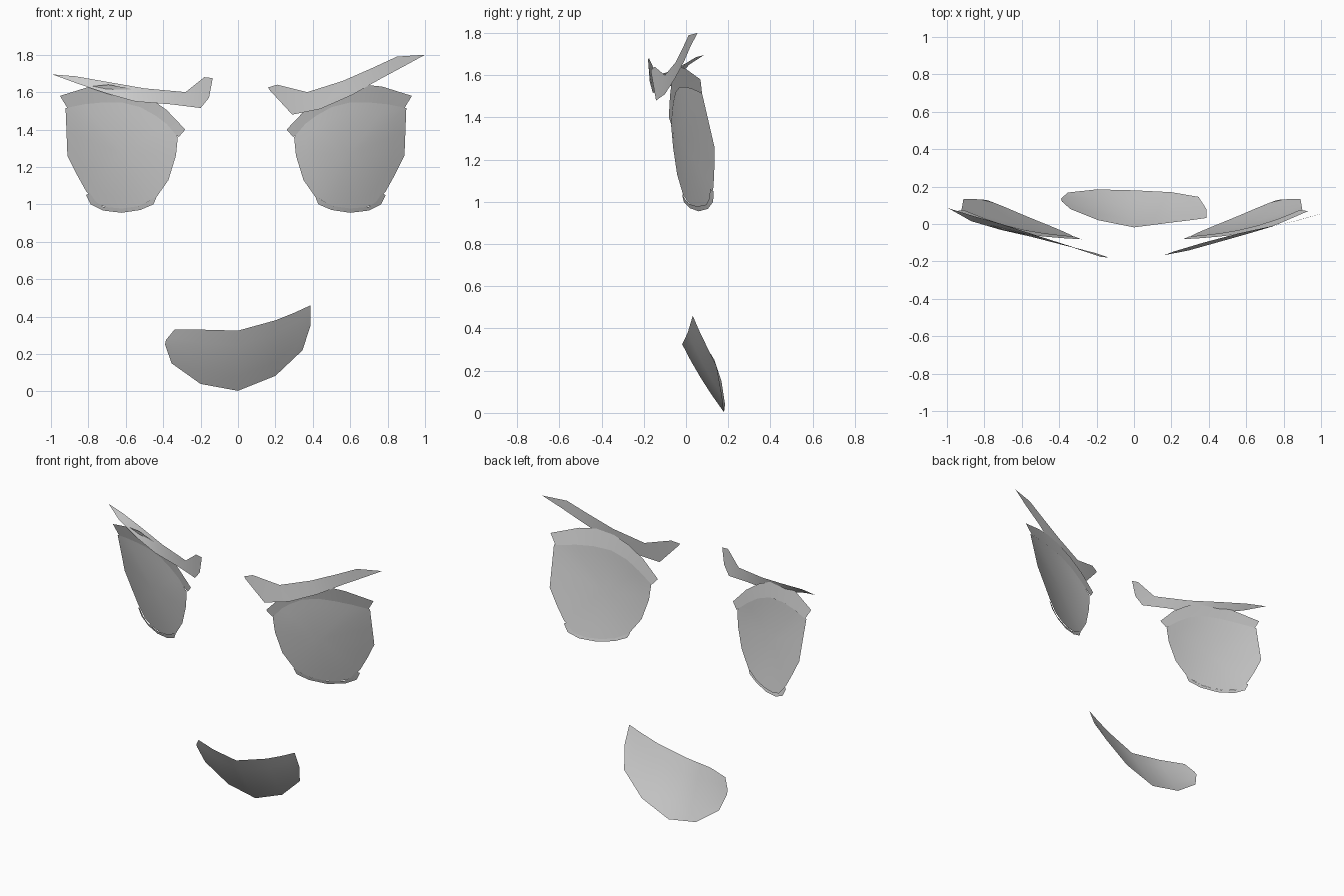
import bpy, math
from mathutils import Vector

cube = bpy.data.objects.get("Cube")
if cube:
    bpy.data.objects.remove(cube, do_unlink=True)

grey = bpy.data.materials.new("light_grey")
grey.use_nodes = True
grey.diffuse_color = (0.6, 0.6, 0.6, 1)
bsdf = grey.node_tree.nodes["Principled BSDF"]
bsdf.inputs["Base Color"].default_value = (0.6, 0.6, 0.6, 1)
bsdf.inputs["Roughness"].default_value = 0.8


def add_sheet(name, verts, faces):
    """Open sheet whose faces all look to the front (-y)."""
    out = []
    for f in faces:
        p = [Vector(verts[i]) for i in f]
        n = Vector()
        for a, b in zip(p, p[1:] + p[:1]):
            n += a.cross(b)
        out.append(f if n.y < 0 else f[::-1])
    mesh = bpy.data.meshes.new(name)
    mesh.from_pydata(verts, [], out)
    mesh.validate()
    mesh.materials.append(grey)
    obj = bpy.data.objects.new(name, mesh)
    bpy.context.collection.objects.link(obj)
    bpy.ops.object.select_all(action='DESELECT')
    obj.select_set(True)
    bpy.context.view_layer.objects.active = obj
    bpy.ops.object.shade_smooth_by_angle(angle=math.radians(35))


def strip(name, upper, lower, rows=1, bulge=0.0):
    """Band between two edge lines, bowed forward by bulge."""
    verts, faces, n = [], [], len(upper)
    for r in range(rows + 1):
        t = r / rows
        for i, (a, b) in enumerate(zip(upper, lower)):
            p = Vector(a).lerp(Vector(b), t)
            p.y -= bulge * 4 * t * (1 - t) * math.sin(math.pi * i / (n - 1))
            verts.append(p[:])
    for r in range(rows):
        for i in range(n - 1):
            k = r * n + i
            faces.append((k, k + 1, k + n + 1, k + n))
    add_sheet(name, verts, faces)


def on_eye(x, z, offset, right):
    """Point on the gently twisted eye surface, reflected for the right side."""
    u, v = x - .6, z - 1.27
    y = .014 + .335 * u - .16 * v + .25 * u * u - .3 * u * v
    return (-x - .022 if right else x, y + offset, z)


def eye(name, rim, right, rings=5, bulge=.012):
    """Curved disc filling the rim outline."""
    n, cx, cz = len(rim), .6, 1.27
    verts, faces = [], []
    for r in range(rings):
        s = 1 - r / rings
        verts += [on_eye(cx + (x - cx) * s, cz + (z - cz) * s, -bulge * (1 - s * s), right)
                  for x, z in rim]
    verts.append(on_eye(cx, cz, -bulge, right))
    for r in range(rings):
        for i in range(n):
            a, b = r * n + i, r * n + (i + 1) % n
            if r == rings - 1:
                faces.append((a, b, len(verts) - 1))
            else:
                faces.append((a, b, b + n, a + n))
    add_sheet(name, verts, faces)


# Eye rim and lid edges as (x, z) on the left side
eye_rim = [(.30, 1.36), (.36, 1.43), (.42, 1.475), (.50, 1.52), (.60, 1.545),
           (.70, 1.545), (.80, 1.535), (.90, 1.515), (.895, 1.39), (.89, 1.26),
           (.84, 1.16), (.79, 1.07), (.73, 1.0), (.66, .978), (.58, .975),
           (.50, .988), (.42, 1.03), (.35, 1.13), (.31, 1.26)]
lid_outer = [(.26, 1.40), (.36, 1.505), (.46, 1.575), (.56, 1.62), (.67, 1.64), (.77, 1.63), (.93, 1.58)]
lid_inner = [(.295, 1.36), (.38, 1.43), (.46, 1.485), (.56, 1.525), (.67, 1.535), (.77, 1.53), (.89, 1.515)]
low_outer = [(.415, 1.035), (.43, 1.0), (.50, .97), (.60, .955), (.70, .967), (.765, 1.0), (.79, 1.05)]
low_inner = [(.43, 1.035), (.46, 1.015), (.51, .99), (.60, .978), (.70, .987), (.74, 1.015), (.77, 1.06)]

for label, right in (("left", False), ("right", True)):
    def line(points, offset):
        return [on_eye(x, z, offset, right) for x, z in points]
    eye(label + "_eye", eye_rim, right)
    strip(label + "_upper_lid", line(lid_outer, -.003), line(lid_inner, .004), 2)
    strip(label + "_lower_lid", line(low_inner, -.008), line(low_outer, -.004))

# Eyebrows: ribbons slanting back towards the temples
strip("left_brow",
      [(.16, -.167, 1.625), (.21, -.148, 1.64), (.37, -.10, 1.60), (.56, -.05, 1.66),
       (.72, -.015, 1.73), (.85, .013, 1.79), (1.0, .055, 1.80)],
      [(.17, -.165, 1.61), (.29, -.142, 1.48), (.44, -.10, 1.51), (.61, -.052, 1.585),
       (.76, -.007, 1.67), (.89, .023, 1.74), (.995, .053, 1.797)])
strip("right_brow",
      [(-.135, -.18, 1.675), (-.18, -.175, 1.68), (-.28, -.138, 1.60), (-.50, -.068, 1.62),
       (-.70, -.003, 1.655), (-.87, .046, 1.685), (-.995, .085, 1.695)],
      [(-.155, -.172, 1.57), (-.20, -.157, 1.515), (-.36, -.115, 1.535), (-.55, -.068, 1.55),
       (-.71, -.032, 1.595), (-.87, .015, 1.65), (-.985, .08, 1.692)])

# Mouth: lopsided sheet leaning back towards the chin
strip("mouth",
      [(-.385, .12, .275), (-.34, .08, .33), (-.19, .02, .33), (0, -.018, .325),
       (.20, .008, .38), (.30, .02, .42), (.387, .032, .46)],
      [(-.39, .135, .25), (-.355, .168, .15), (-.20, .185, .04), (0, .18, .003),
       (.20, .17, .083), (.345, .145, .22), (.387, .08, .35)], 4, .01)
